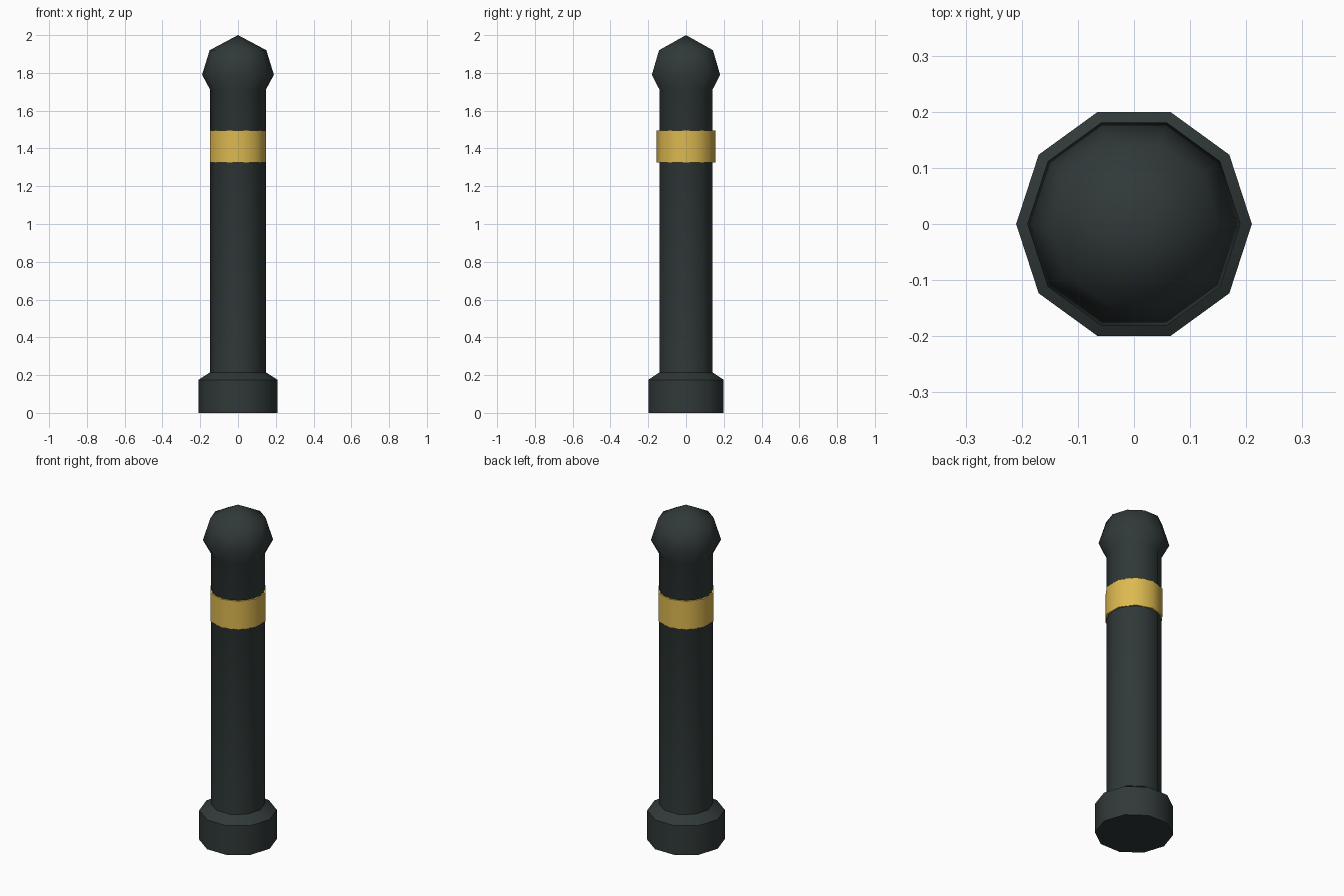
import bpy, bmesh, math

SIDES = 10
cube = bpy.data.objects.get("Cube")
if cube:
    bpy.data.objects.remove(cube, do_unlink=True)


def make_material(name, rgb):
    mat = bpy.data.materials.new(name)
    mat.use_nodes = True
    colour = (*rgb, 1.0)
    mat.diffuse_color = colour
    bsdf = next(n for n in mat.node_tree.nodes if n.type == 'BSDF_PRINCIPLED')
    bsdf.inputs["Base Color"].default_value = colour
    return mat


def lathe(name, profile, mat, turn=0.0, closed=False):
    """Revolve (radius, height) points; open profiles get end caps or tips."""
    bm = bmesh.new()
    rings = []
    for r, z in profile:
        if r == 0:
            rings.append([bm.verts.new((0, 0, z))] * SIDES)
            continue
        angles = [turn + math.tau * i / SIDES for i in range(SIDES)]
        rings.append([bm.verts.new((r * math.cos(a), r * math.sin(a), z)) for a in angles])
    pairs = list(zip(rings, rings[1:]))
    if closed:
        pairs.append((rings[-1], rings[0]))
    for low, high in pairs:
        for i in range(SIDES):
            j = (i + 1) % SIDES
            corners = [low[i], low[j], high[j], high[i]]
            bm.faces.new(list(dict.fromkeys(corners)))
    if not closed and profile[0][0] > 0:
        bm.faces.new(rings[0][::-1])
    bmesh.ops.recalc_face_normals(bm, faces=bm.faces)
    mesh = bpy.data.meshes.new(name)
    bm.to_mesh(mesh)
    bm.free()
    mesh.materials.append(mat)
    obj = bpy.data.objects.new(name, mesh)
    bpy.context.collection.objects.link(obj)
    bpy.ops.object.select_all(action='DESELECT')
    obj.select_set(True)
    bpy.context.view_layer.objects.active = obj
    bpy.ops.object.shade_smooth_by_angle(angle=math.radians(50))
    return obj


dark_paint = make_material("dark green grey paint", (0.030, 0.041, 0.040))
gold_paint = make_material("gold paint", (0.72, 0.485, 0.08))

# Post: stepped foot, straight shaft and pointed knob in one turned profile
lathe("bollard_post", [(0.21, 0), (0.21, 0.175), (0.147, 0.215), (0.147, 1.71),
                       (0.19, 1.79), (0.15, 1.92), (0, 2.0)], dark_paint)

# Band: thin collar, turned half a facet against the post
lathe("gold_band", [(0.157, 1.325), (0.157, 1.495), (0.146, 1.495), (0.146, 1.325)],
      gold_paint, turn=math.pi / SIDES, closed=True)
